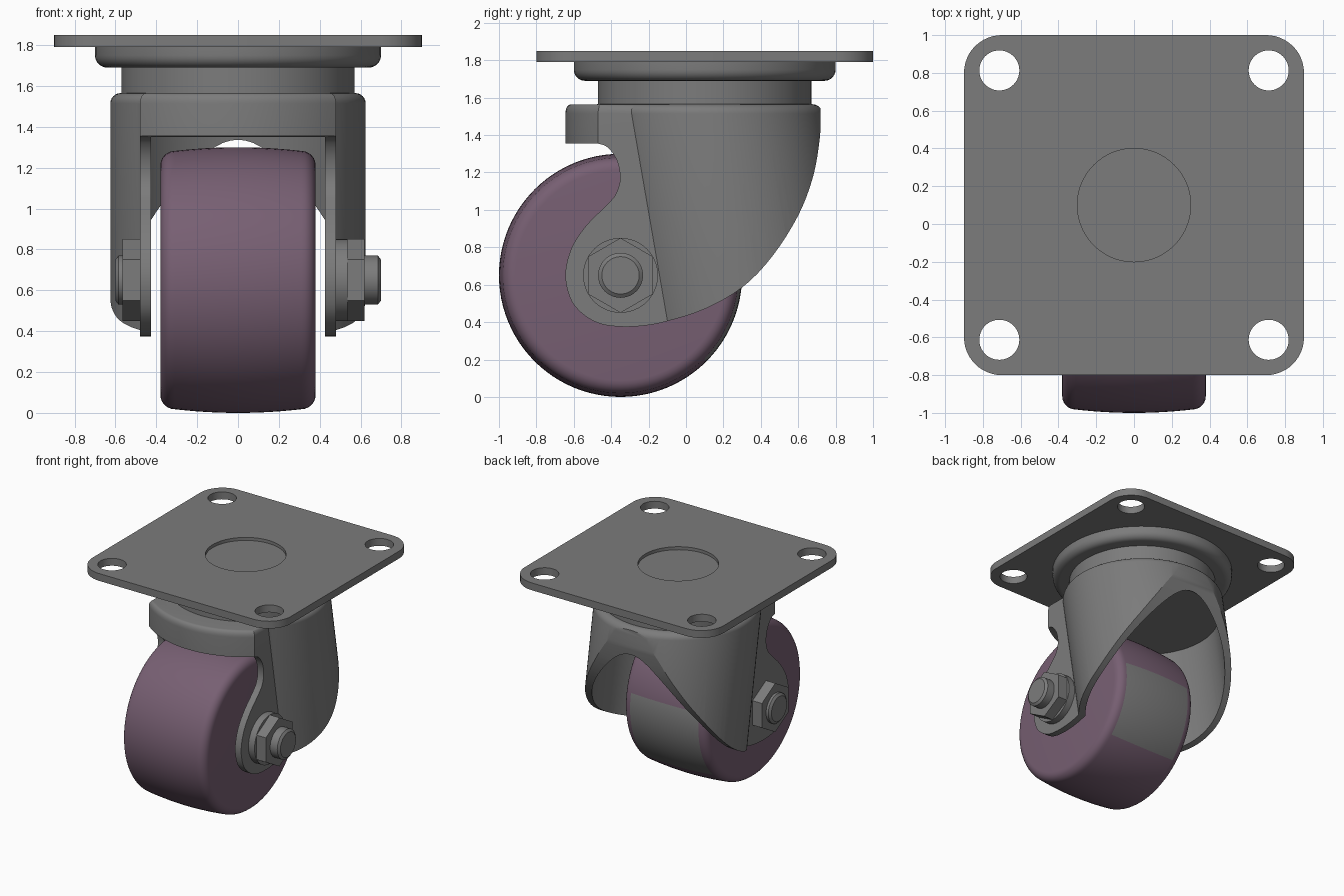
import bpy, bmesh, math
from mathutils import Vector

cube = bpy.data.objects.get("Cube")
if cube:
    bpy.data.objects.remove(cube, do_unlink=True)


def material(name, rgb):
    m = bpy.data.materials.new(name)
    m.use_nodes = True
    m.diffuse_color = (*rgb, 1)
    m.node_tree.nodes["Principled BSDF"].inputs["Base Color"].default_value = (*rgb, 1)
    return m


STEEL = material("grey steel", (0.2, 0.2, 0.2))
TREAD = material("plum rubber", (0.185, 0.115, 0.17))


def finish(name, bm, mats=(STEEL,)):
    bmesh.ops.recalc_face_normals(bm, faces=bm.faces)
    mesh = bpy.data.meshes.new(name)
    bm.to_mesh(mesh)
    bm.free()
    ob = bpy.data.objects.new(name, mesh)
    bpy.context.collection.objects.link(ob)
    for m in mats:
        mesh.materials.append(m)
    return ob


def loft(name, rings, mats=(STEEL,)):
    """Skin a list of equal point rings and cap both ends."""
    bm = bmesh.new()
    vs = [[bm.verts.new(p) for p in ring] for ring in rings]
    for a, b in zip(vs, vs[1:]):
        for i in range(len(a)):
            j = (i + 1) % len(a)
            bm.faces.new((a[i], a[j], b[j], b[i]))
    bm.faces.new(vs[0])
    bm.faces.new(vs[-1])
    return finish(name, bm, mats)


def circle(r, n=96, turn=0.0):
    return [(r * math.cos(turn + math.tau * i / n), r * math.sin(turn + math.tau * i / n))
            for i in range(n)]


def turned_z(name, profile, x=0, y=0.1, lean=0.0, n=96):
    """Round part standing on z; lean shifts it back as it goes down."""
    return loft(name, [[(x + a, y + b + lean * (TOP - z), z) for a, b in circle(r, n)]
                       for r, z in profile])


def turned_x(name, profile, n=64, turn=0.0, mats=(STEEL,)):
    """Round or hexagonal part on the axle."""
    return loft(name, [[(x, AXLE[0] + a, AXLE[1] + b) for a, b in circle(r, n, turn)]
                       for r, x in profile], mats)


def box(name, lo, hi):
    return loft(name, [[(lo[0], lo[1], z), (hi[0], lo[1], z), (hi[0], hi[1], z), (lo[0], hi[1], z)]
                       for z in (lo[2], hi[2])])


def boolean(ob, other, mode):
    mod = ob.modifiers.new("cut", "BOOLEAN")
    mod.operation, mod.solver, mod.object = mode, "EXACT", other
    bpy.ops.object.select_all(action="DESELECT")
    bpy.context.view_layer.objects.active = ob
    ob.select_set(True)
    bpy.ops.object.modifier_apply(modifier=mod.name)
    bpy.data.objects.remove(other, do_unlink=True)


def smooth(ob, angle=30):
    bpy.ops.object.select_all(action="DESELECT")
    bpy.context.view_layer.objects.active = ob
    ob.select_set(True)
    bpy.ops.object.shade_smooth_by_angle(angle=math.radians(angle))


AXLE = (-0.35, 0.65)   # y, z of the wheel centre
TOP = 1.565            # top of the fork
LEAN = 0.173           # backward lean of the fork shell
CY = 0.1               # swivel centre

# Mounting plate: rounded square, four bolt holes, shallow centre recess
bm = bmesh.new()
bmesh.ops.create_cube(bm, size=1)
for v in bm.verts:
    v.co = Vector((v.co.x * 1.8, v.co.y * 1.8 + CY, v.co.z * 0.06 + 1.82))
corners = [e for e in bm.edges if abs(e.verts[0].co.z - e.verts[1].co.z) > 0.01]
bmesh.ops.bevel(bm, geom=corners, offset=0.2, segments=12, profile=0.5, affect="EDGES")
plate = finish("mounting_plate", bm)
for sx in (-1, 1):
    for sy in (-1, 1):
        boolean(plate, turned_z("hole_cutter", [(0.106, 1.7), (0.106, 1.9)],
                                sx * 0.713, CY + sy * 0.713, n=48), "DIFFERENCE")
boolean(plate, turned_z("recess_cutter", [(0.3, 1.825), (0.3, 1.9)]), "DIFFERENCE")
smooth(plate)

# Swivel race and neck
fillet = [math.radians(a) for a in range(0, 91, 15)]
race = [(0.64 + 0.06 * math.sin(a), 1.75 - 0.06 * math.cos(a)) for a in fillet]
smooth(turned_z("swivel_race", race + [(0.7, 1.79)]))
smooth(turned_z("swivel_neck", [(0.57, 1.55), (0.57, 1.7)]))

# Fork shell: leaning round body with a rounded top rim
R = 0.05
rim = [(R * (1 - math.cos(a)), TOP - R + R * math.sin(a)) for a in fillet]
fork = turned_z("fork", [(0.625, 0.2)] + [(0.625 - d, z) for d, z in rim], lean=LEAN)

# Front band: wider arc clipped to the leg width
arc = [math.radians(-90 + t) for t in range(-40, 41, 4)]
half = math.asin(0.48 / 0.745)


def band_ring(inset, z):
    r, w = 0.745 - inset, 0.48 - inset
    pts = [(w * k / 10, CY - math.sqrt(r * r - (w * k / 10) ** 2)) for k in range(-10, 11)]
    return [(x, y, z) for x, y in pts + [(w, CY + 0.1), (-w, CY + 0.1)]]


band = loft("front_band", [band_ring(0, 1.3)] + [band_ring(d * 0.6, z - 0.0005) for d, z in rim])
boolean(fork, band, "UNION")

# Flat legs, then the hollow for the wheel
boolean(fork, box("leg_block", (-0.48, -0.7, 0.25), (0.48, 0.2, 1.35)), "UNION")
boolean(fork, turned_z("shell_hollow", [(0.57, 0.1), (0.57, 1.35)], lean=LEAN), "DIFFERENCE")
boolean(fork, box("leg_hollow", (-0.425, -1, 0.1), (0.425, 0.2, 1.35)), "DIFFERENCE")

# Side outline that trims the fork: throat, axle lobe, swept back edge
control = [(-0.475, 1.355), (-0.42, 1.335), (-0.37, 1.265), (-0.352, 1.17), (-0.375, 1.085),
           (-0.43, 1.02), (-0.53, 0.92), (-0.61, 0.8), (-0.645, 0.66), (-0.62, 0.53),
           (-0.56, 0.45), (-0.47, 0.395), (-0.36, 0.376), (-0.23, 0.38), (-0.1, 0.405),
           (0.1, 0.47), (0.3, 0.585), (0.46, 0.75), (0.6, 0.97), (0.68, 1.18), (0.715, 1.38),
           (0.72, 1.5)]


def spline(pts, steps=4):
    out = []
    for i in range(len(pts) - 1):
        a, b, c, d = (Vector(pts[min(max(i + k, 0), len(pts) - 1)]) for k in (-1, 0, 1, 2))
        for s in range(steps):
            t = s / steps
            out.append(tuple(b + (c - a) * (t / 2) + (a * 2 - b * 5 + c * 4 - d) * (t * t / 2)
                             + (b * 3 - a - c * 3 + d) * (t ** 3 / 2)))
    return out + [pts[-1]]


outline = spline(control) + [(0.72, 1.7), (-0.8, 1.7), (-0.8, 1.355)]
boolean(fork, loft("outline_cutter", [[(x, y, z) for y, z in outline] for x in (-1, 1)]),
        "INTERSECT")
smooth(fork, 25)

# Wheel: crowned tread with rounded shoulders
side = [(0.562 + 0.07 * math.sin(a), 0.31 + 0.07 * math.cos(a)) for a in fillet]
crown = [(0.65 - 0.018 * (k / 6) ** 2, 0.31 * k / 6) for k in range(5, -1, -1)]
right_half = side + crown
profile = right_half + [(r, -x) for r, x in reversed(right_half[:-1])]
wheel = turned_x("wheel", profile, n=96, mats=(TREAD, STEEL))
# Grey patch on the rear of the tread
for p in wheel.data.polygons:
    c = p.center
    ang = math.degrees(math.atan2(c.z - AXLE[1], c.y - AXLE[0]))
    if abs(c.x) < 0.3 and -45 < ang < 12:
        p.material_index = 1
smooth(wheel)

# Axle hardware: washer and nut on the left, bolt head on the right
HEX = math.pi / 6
smooth(turned_x("washer", [(0.2, 0.47), (0.2, 0.535)]))
turned_x("left_nut", [(0.2, 0.535), (0.2, 0.62)], 6, HEX)
turned_x("right_nut", [(0.2, -0.47), (0.2, -0.565)], 6, HEX)
smooth(turned_x("left_axle_end", [(0.12, 0.6), (0.12, 0.685), (0.1, 0.7)], 48))
smooth(turned_x("right_axle_end", [(0.12, -0.55), (0.12, -0.585), (0.1, -0.6)], 48))
